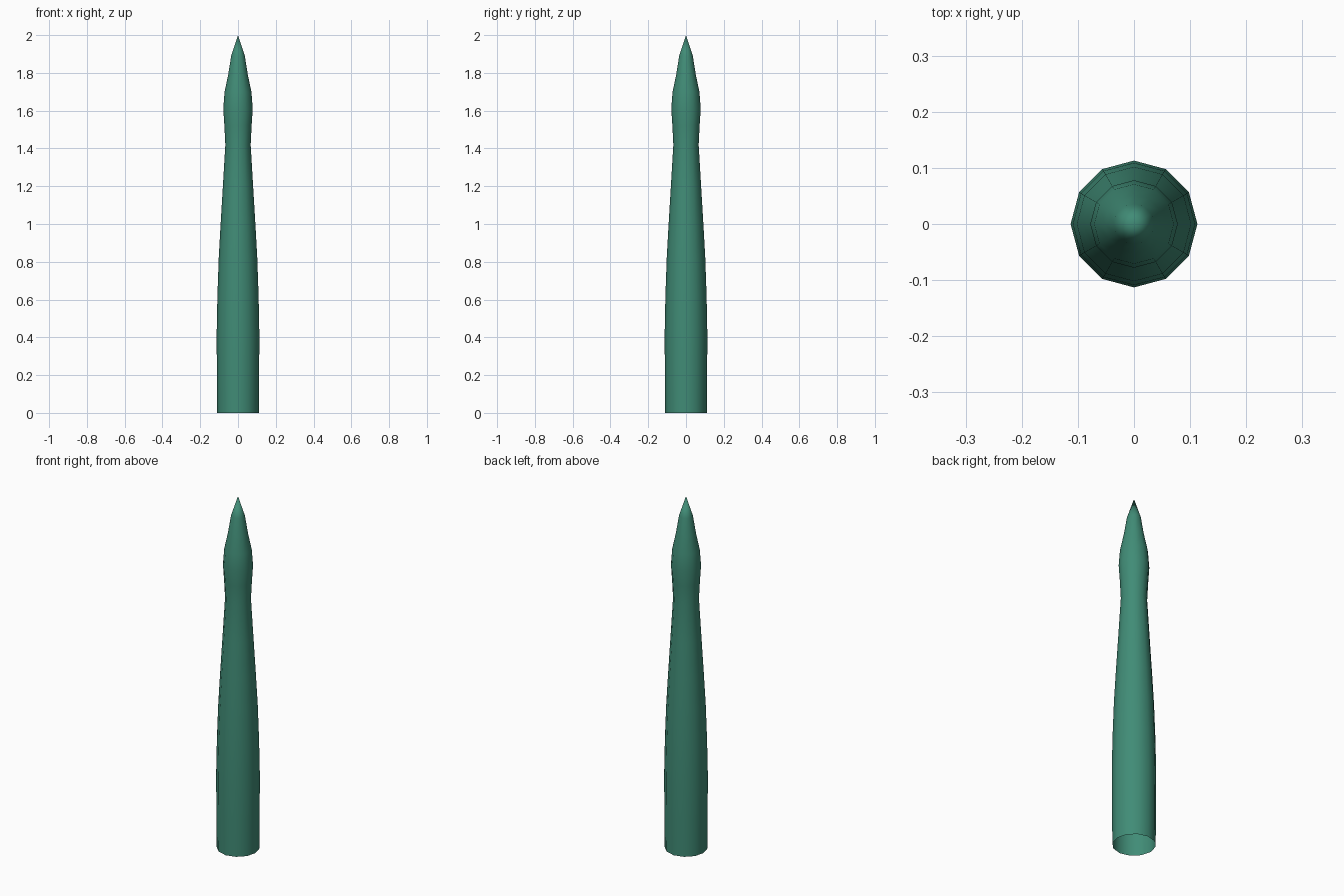
import bpy, bmesh, math

cube = bpy.data.objects.get("Cube")
if cube:
    bpy.data.objects.remove(cube, do_unlink=True)

# Single flat green
green = bpy.data.materials.new("sea_green")
green.use_nodes = True
colour = (0.052, 0.262, 0.182, 1.0)
green.diffuse_color = colour
bsdf = next(n for n in green.node_tree.nodes if n.type == 'BSDF_PRINCIPLED')
bsdf.inputs["Base Color"].default_value = colour
bsdf.inputs["Roughness"].default_value = 0.7

SIDES = 12
# Radius and height of each ring, from the open base to below the tip
PROFILE = [(0.110, 0.0), (0.112, 0.2), (0.113, 0.42), (0.109, 0.62),
           (0.102, 0.82), (0.092, 1.0), (0.080, 1.2), (0.067, 1.42),
           (0.072, 1.52), (0.078, 1.61), (0.071, 1.70), (0.052, 1.79),
           (0.036, 1.89)]

# Hollow tapered shaft with a swollen, pointed head
bm = bmesh.new()
rings = [[bm.verts.new((r * math.cos(2 * math.pi * i / SIDES),
                        r * math.sin(2 * math.pi * i / SIDES), z))
          for i in range(SIDES)] for r, z in PROFILE]
for low, high in zip(rings, rings[1:]):
    for i in range(SIDES):
        j = (i + 1) % SIDES
        bm.faces.new((low[i], low[j], high[j], high[i]))

# Point of the head
tip = bm.verts.new((0, 0, 2.0))
for i in range(SIDES):
    bm.faces.new((rings[-1][i], rings[-1][(i + 1) % SIDES], tip))

mesh = bpy.data.meshes.new("pointed_shaft")
bm.to_mesh(mesh)
bm.free()
mesh.materials.append(green)
shaft = bpy.data.objects.new("pointed_shaft", mesh)
bpy.context.collection.objects.link(shaft)

# Smooth shading around the sides
bpy.ops.object.select_all(action='DESELECT')
shaft.select_set(True)
bpy.context.view_layer.objects.active = shaft
bpy.ops.object.shade_smooth_by_angle(angle=math.radians(45))
